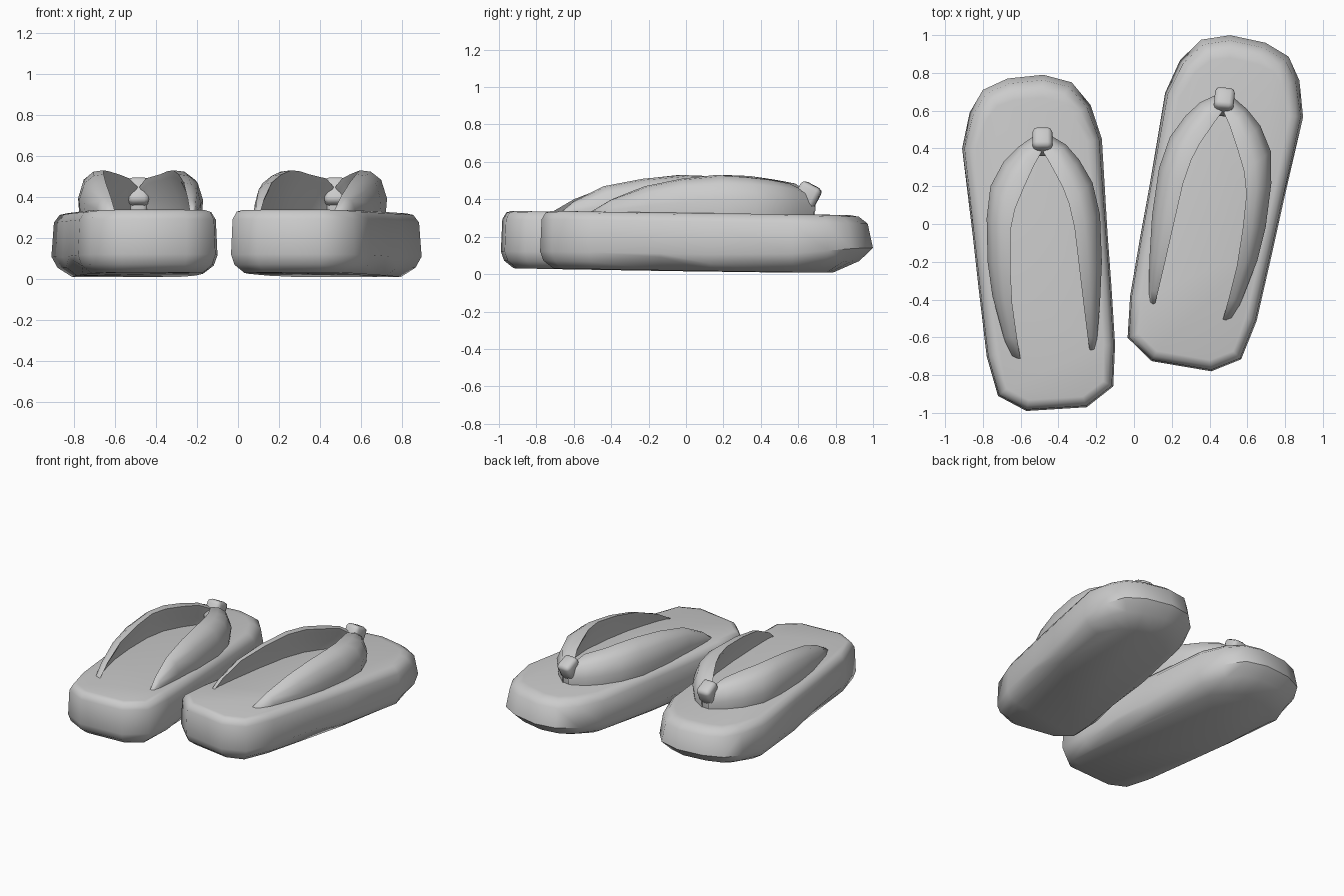
import bpy, bmesh, math
from mathutils import Vector, Matrix

cube = bpy.data.objects.get("Cube")
if cube:
    bpy.data.objects.remove(cube, do_unlink=True)

grey = bpy.data.materials.new("plain_grey")
grey.use_nodes = True
grey.diffuse_color = (0.6, 0.6, 0.6, 1)
grey.node_tree.nodes["Principled BSDF"].inputs["Base Color"].default_value = (0.6, 0.6, 0.6, 1)

# Second sandal: mirrored, turned outward and moved forward
PLACE_LEFT = (Matrix.Translation((-0.052, 0.265, 0)) @ Matrix.Rotation(math.radians(-6.1), 4, 'Z')
              @ Matrix.Scale(-1, 4, (1, 0, 0)))
SIDES = {"right": Matrix.Identity(4), "left": PLACE_LEFT}


def finish(name, bm, angle=50):
    """Make one copy of the part for each sandal."""
    for side, matrix in SIDES.items():
        copy = bm.copy()
        copy.transform(matrix)
        bmesh.ops.recalc_face_normals(copy, faces=copy.faces)
        mesh = bpy.data.meshes.new(f"{side}_{name}")
        copy.to_mesh(mesh)
        copy.free()
        mesh.materials.append(grey)
        ob = bpy.data.objects.new(mesh.name, mesh)
        bpy.context.collection.objects.link(ob)
        bpy.ops.object.select_all(action='DESELECT')
        ob.select_set(True)
        bpy.context.view_layer.objects.active = ob
        bpy.ops.object.shade_smooth_by_angle(angle=math.radians(angle))
    bm.free()


def skin(bm, rings, closed=True):
    """Bridge successive vertex rings and cap both ends."""
    loops = [[bm.verts.new(p) for p in ring] for ring in rings]
    n = len(loops[0])
    for a, b in zip(loops, loops[1:]):
        for i in range(n):
            j = (i + 1) % n
            bm.faces.new((a[i], a[j], b[j], b[i]))
    bm.faces.new(loops[0][::-1])
    bm.faces.new(loops[-1])


# Sole: counter-clockwise outline, stacked as inset rings
OUTLINE = [Vector(p) for p in (
    (-.57, -.99), (-.25, -.97), (-.11, -.86), (-.10, -.64), (-.12, -.32), (-.14, -.05),
    (-.17, .45), (-.23, .63), (-.33, .75), (-.48, .79), (-.67, .77), (-.80, .71),
    (-.87, .59), (-.91, .40), (-.855, -.05), (-.825, -.32), (-.78, -.70), (-.72, -.91))]


def inset(i, amount):
    before, here, after = (OUTLINE[(i + k) % len(OUTLINE)] for k in (-1, 0, 1))
    a, b = (here - before).normalized(), (after - here).normalized()
    inward = Vector((-(a + b).y, (a + b).x)).normalized()
    return here + inward * amount


def sole_ring(level):
    ring = []
    for i, p in enumerate(OUTLINE):
        toe = min(1, max(0, (p.y - .3) / .45))
        arch = 1 if abs(p.y + .32) < .05 else 0
        bottom = .01 + .02 * max(0, (.3 - p.y) / 1.2)
        top = .325 - .013 * p.y
        amount, z = {
            "base": (.07 + .14 * toe, bottom),
            "low": (.018 + .055 * toe, bottom + .04 + .02 * toe + .03 * arch),
            "middle": (0, bottom + .09 + .04 * toe),
            "high": (.008 + .02 * toe, top - .045),
            "rim": (.03 + .045 * toe, top - .008),
            "top": (.06 + .06 * toe, top)}[level]
        q = inset(i, amount)
        ring.append((q.x, q.y, z))
    return ring


sole = bmesh.new()
skin(sole, [sole_ring(l) for l in ("base", "low", "middle", "high", "rim", "top")])
finish("sole", sole)

# Strap arms: stations of outer x, y, inner x, y, crest height
ARMS = {
    "inner_strap": [
        (-.46, .48, -.48, .38, .45), (-.36, .42, -.45, .33, .49), (-.29, .34, -.38, .20, .51),
        (-.22, .22, -.345, .11, .525), (-.18, .05, -.315, -.02, .53), (-.17, -.20, -.29, -.23, .51),
        (-.18, -.42, -.265, -.44, .47), (-.195, -.60, -.245, -.60, .39), (-.205, -.68, -.235, -.67, .33)],
    "outer_strap": [
        (-.51, .48, -.49, .38, .45), (-.61, .41, -.53, .31, .49), (-.69, .33, -.58, .20, .51),
        (-.76, .20, -.63, .08, .525), (-.78, .03, -.655, -.04, .53), (-.775, -.20, -.655, -.22, .51),
        (-.75, -.38, -.645, -.42, .47), (-.69, -.60, -.62, -.60, .40), (-.65, -.72, -.60, -.72, .33)]}
# Cross-section: fraction from outer to inner edge, fraction of height
SECTION = [(.06, 0), (0, .4), (.22, .8), (.6, .97), (1, 1), (.93, .86), (.6, .45), (.45, 0)]

for name, stations in ARMS.items():
    strap = bmesh.new()
    rings = []
    for ox, oy, ix, iy, crest in stations:
        outer, inner = Vector((ox, oy, 0)), Vector((ix, iy, 0))
        rings.append([outer.lerp(inner, f) + Vector((0, 0, .30 + (crest - .30) * h))
                      for f, h in SECTION])
    skin(strap, rings)
    finish(name, strap, 60)


def rounded_box(name, centre, size, tilt, width):
    bm = bmesh.new()
    bmesh.ops.create_cube(bm, size=1)
    bmesh.ops.scale(bm, vec=size, verts=bm.verts)
    bmesh.ops.bevel(bm, geom=bm.edges[:], offset=width, segments=2, profile=.5, affect='EDGES')
    bm.transform(Matrix.Translation(centre) @ Matrix.Rotation(math.radians(tilt), 4, 'X'))
    finish(name, bm, 60)


# Toe loop wrapped over the strap, and the post below it
rounded_box("toe_loop", (-.485, .435, .415), (.105, .12, .14), -28, .025)
rounded_box("toe_post", (-.485, .43, .36), (.085, .08, .16), 0, .02)
